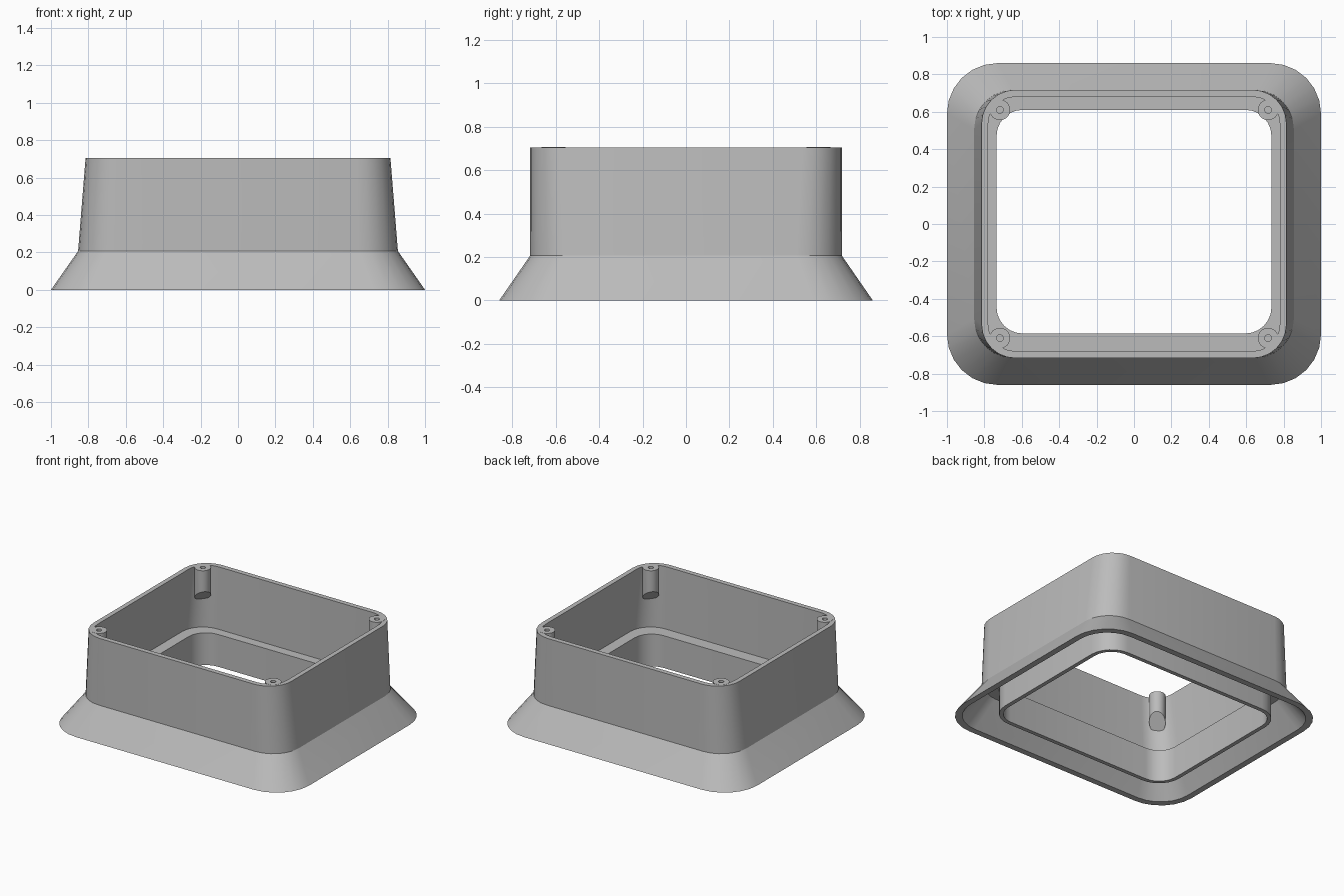
import bpy, bmesh
from math import sin, cos, pi, sqrt

cube = bpy.data.objects.get("Cube")
if cube:
    bpy.data.objects.remove(cube, do_unlink=True)

grey = bpy.data.materials.new("plain grey")
grey.use_nodes = True
COLOUR = (0.5, 0.5, 0.5, 1)
grey.diffuse_color = COLOUR
grey.node_tree.nodes["Principled BSDF"].inputs["Base Color"].default_value = COLOUR

CORNER_STEPS = 6
HEIGHT = 0.705


def rounded_ring(hx, hy, z, r, cy=0.0):
    """Points round a rounded rectangle of half sizes hx, hy."""
    points = []
    for quarter, (sx, sy) in enumerate([(1, 1), (-1, 1), (-1, -1), (1, -1)]):
        for i in range(CORNER_STEPS + 1):
            a = (quarter + i / CORNER_STEPS) * pi / 2
            points.append((sx * (hx - r) + r * cos(a),
                           cy + sy * (hy - r) + r * sin(a), z))
    return points


def loft(name, rings, closed=True):
    """Skin a run of rings, either looped into a tube wall or capped at both ends."""
    bm = bmesh.new()
    loops = [[bm.verts.new(p) for p in ring] for ring in rings]
    pairs = list(zip(loops, loops[1:]))
    if closed:
        pairs.append((loops[-1], loops[0]))
    else:
        bm.faces.new(loops[0])
        bm.faces.new(loops[-1])
    for a, b in pairs:
        n = len(a)
        for i in range(n):
            j = (i + 1) % n
            bm.faces.new((a[i], a[j], b[j], b[i]))
    bmesh.ops.recalc_face_normals(bm, faces=bm.faces)
    mesh = bpy.data.meshes.new(name)
    bm.to_mesh(mesh)
    bm.free()
    mesh.materials.append(grey)
    obj = bpy.data.objects.new(name, mesh)
    bpy.context.collection.objects.link(obj)
    bpy.ops.object.select_all(action='DESELECT')
    obj.select_set(True)
    bpy.context.view_layer.objects.active = obj
    bpy.ops.object.shade_smooth_by_angle(angle=pi / 9)
    return obj


# Thin outer shell: flared skirt below, tapered walls above
loft("skirt_and_walls", [
    rounded_ring(1.0, 0.86, 0, 0.27),
    rounded_ring(0.855, 0.717, 0.207, 0.21),
    rounded_ring(0.815, 0.717, HEIGHT, 0.18),
    rounded_ring(0.78, 0.68, HEIGHT, 0.145),
    rounded_ring(0.82, 0.68, 0.2, 0.17),
    rounded_ring(0.955, 0.815, 0, 0.235),
])

# Inner floor ledge and the collar hanging below it
OPENING = (0.735, 0.598)
SHIFT = 0.0125


def band(name, outer, z0, z1, outer_shift):
    inner = OPENING
    loft(name, [
        rounded_ring(*outer, z0, 0.175, outer_shift),
        rounded_ring(*outer, z1, 0.175, outer_shift),
        rounded_ring(*inner, z1, 0.14, SHIFT),
        rounded_ring(*inner, z0, 0.14, SHIFT),
    ])


band("floor_ledge", (0.832, 0.692), 0.2, 0.24, 0)
band("lower_collar", (0.765, 0.628), 0, 0.2, SHIFT)

# Screw posts in the corners, with slanted undersides and blind holes
POST_R, HOLE_R, SIDES = 0.055, 0.018, 24


def circle(cx, cy, r, z_at):
    points = []
    for i in range(SIDES):
        dx, dy = r * cos(2 * pi * i / SIDES), r * sin(2 * pi * i / SIDES)
        points.append((cx + dx, cy + dy, z_at(dx, dy)))
    return points


for side, sx in (("left", 1), ("right", -1)):
    for end, sy in (("front", -1), ("back", 1)):
        x, y = sx * 0.717, sy * 0.61
        top = lambda dx, dy: HEIGHT + 0.001
        hole_floor = lambda dx, dy: HEIGHT - 0.12
        slant = lambda dx, dy: 0.55 - POST_R - (sx * dx + sy * dy) / sqrt(2)
        loft(f"screw_post_{end}_{side}", [
            circle(x, y, POST_R, slant),
            circle(x, y, POST_R, top),
            circle(x, y, HOLE_R, top),
            circle(x, y, HOLE_R, hole_floor),
        ], closed=False)
